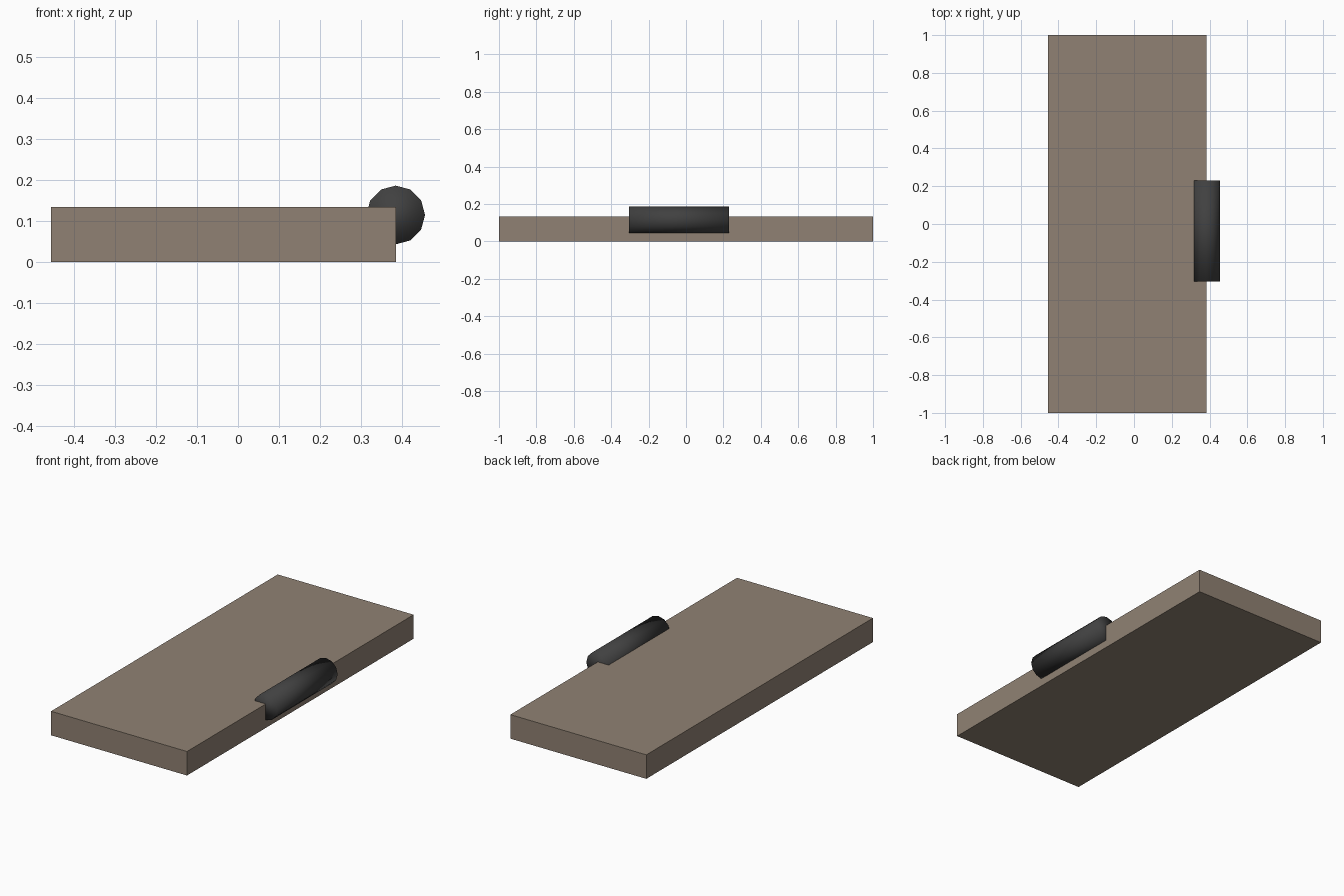
import bpy
import math

if "Cube" in bpy.data.objects:
    bpy.data.objects.remove(bpy.data.objects["Cube"])


def material(name, rgb):
    mat = bpy.data.materials.new(name)
    mat.diffuse_color = (*rgb, 1.0)
    mat.use_nodes = True
    mat.node_tree.nodes["Principled BSDF"].inputs["Base Color"].default_value = mat.diffuse_color
    return mat


tan = material("warm_taupe", (0.28, 0.222, 0.172))
black = material("charcoal", (0.052, 0.052, 0.052))

# Flat slab
x0, x1, height = -0.455, 0.385, 0.134
bpy.ops.mesh.primitive_cube_add(size=1, location=((x0 + x1) / 2, 0, height / 2))
slab = bpy.context.object
slab.name = "slab"
slab.scale = (x1 - x0, 2.0, height)
bpy.ops.object.transform_apply(location=False, rotation=False, scale=True)
slab.data.materials.append(tan)

# Twelve-sided bar half sunk into the upper right edge, smooth all over
y0, y1 = -0.305, 0.229
bpy.ops.mesh.primitive_cylinder_add(
    vertices=12, radius=0.0715, depth=y1 - y0,
    location=(0.384, (y0 + y1) / 2, 0.115), rotation=(math.pi / 2, 0, 0))
bar = bpy.context.object
bar.name = "edge_bar"
bar.data.materials.append(black)
bpy.ops.object.shade_smooth()
